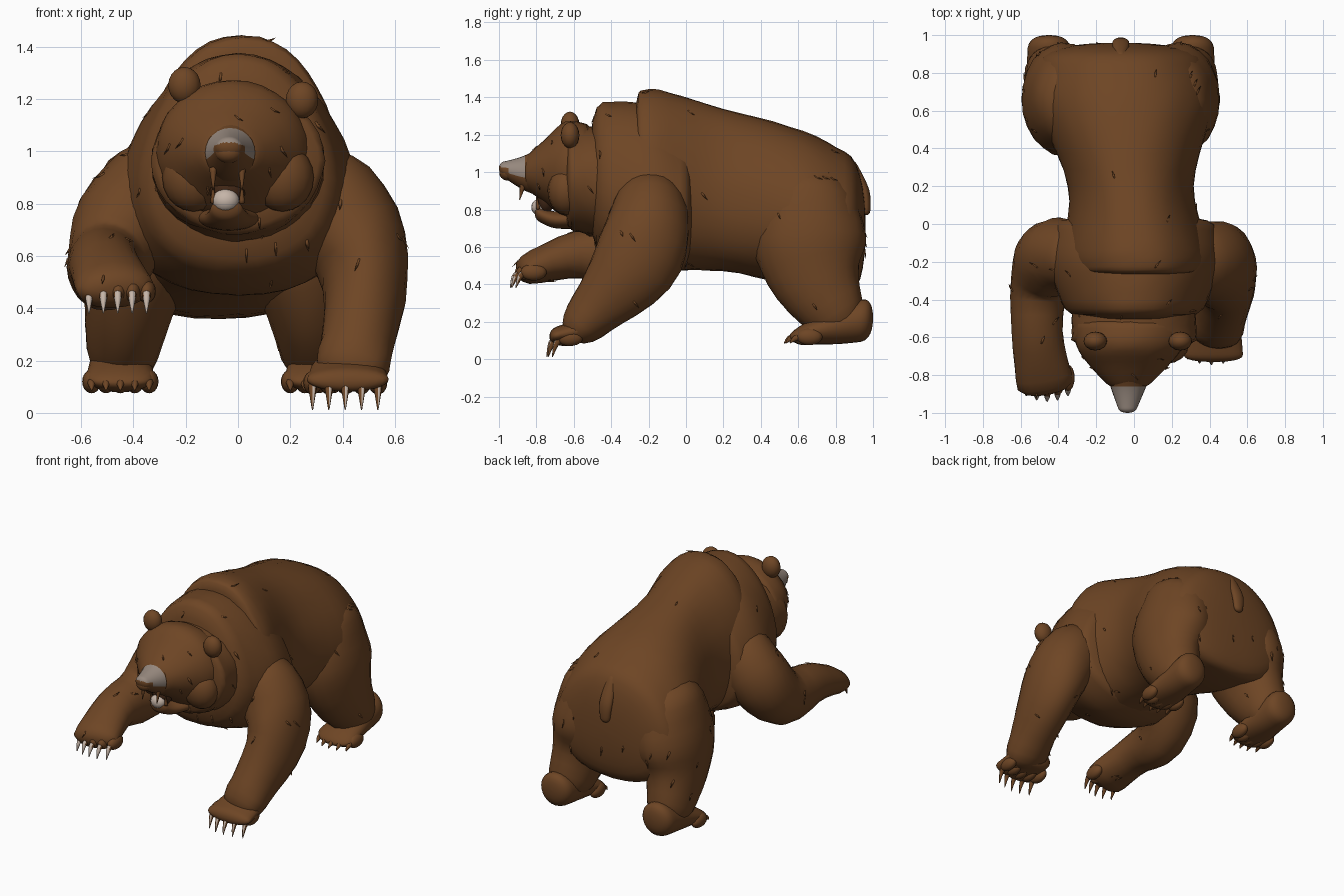
import bpy, bmesh, math, random
from mathutils import Vector

random.seed(4)
cube = bpy.data.objects.get("Cube")
if cube:
    bpy.data.objects.remove(cube, do_unlink=True)


def material(name, red, green, blue):
    mat = bpy.data.materials.new(name)
    mat.use_nodes = True
    colour = (red, green, blue, 1)
    mat.diffuse_color = colour
    mat.node_tree.nodes["Principled BSDF"].inputs["Base Color"].default_value = colour
    return mat


FUR = material("brown fur", .155, .06, .018)
GREY = material("grey muzzle", .31, .25, .21)
PALE = material("pale claw", .56, .46, .39)
DARK = material("dark mouth", .06, .023, .009)
RIGHTWARD = Vector((1, 0, 0))
UPWARD = Vector((0, 0, 1))
HEAD_LEAN = .035
HIP_X = -.07
FOOT_SPREAD = .38
coat_parts = []


def finish(bm, name, *materials):
    bmesh.ops.recalc_face_normals(bm, faces=bm.faces)
    mesh = bpy.data.meshes.new(name)
    bm.to_mesh(mesh)
    bm.free()
    for mat in materials:
        mesh.materials.append(mat)
    ob = bpy.data.objects.new(name, mesh)
    bpy.context.collection.objects.link(ob)
    mesh.shade_smooth()
    return ob


def blob(name, location, size, mat=FUR):
    """Ellipsoid with the given centre and half sizes."""
    bm = bmesh.new()
    bmesh.ops.create_uvsphere(bm, u_segments=16, v_segments=10, radius=1)
    bmesh.ops.scale(bm, verts=bm.verts, vec=size)
    bmesh.ops.translate(bm, verts=bm.verts, vec=location)
    return finish(bm, name, mat)


def along(rows, u):
    """Point on the smooth curve through the rows, u running from start to end."""
    last = len(rows) - 1
    i = min(int(u * last), last - 1)
    t = u * last - i
    a, b, c, d = (Vector(rows[max(0, min(last, i + k))]) for k in (-1, 0, 1, 2))
    return b + (c - a) * t / 2 + (a - b * 2.5 + c * 2 - d / 2) * t**2 + (b * 3 - a - c * 3 + d) * t**3 / 2


def loft(name, rows, ends=.15, pear=0, boxy=1, upright=False, sides=24, rings=20, shaggy=0,
         other=FUR, rule=None):
    """Skin elliptical rings with rounded ends; rows hold x, y, z, half width, half depth."""
    us = [(1 - math.cos(math.pi * i / rings)) / 2 for i in range(rings + 1)]
    stations = [along(rows, u) for u in us]
    mids = [Vector(s[:3]) for s in stations]
    bm = bmesh.new()
    loops = []
    for i, (u, station) in enumerate(zip(us, stations)):
        side, up = RIGHTWARD, UPWARD
        if not upright:
            tangent = (mids[min(i + 1, rings)] - mids[max(i - 1, 0)]).normalized()
            side = (side - tangent * side.dot(tangent)).normalized()
            up = tangent.cross(side)
        near_end = min(1, min(u, 1 - u) / ends)
        taper = max(.02, math.sqrt(max(0, 1 - (1 - near_end) ** 2)))
        loop = []
        for k in range(sides):
            angle = math.tau * k / sides
            rise = math.sin(angle)
            run = math.copysign(abs(math.cos(angle)) ** boxy, math.cos(angle))
            size = taper * (1 + random.uniform(-shaggy, shaggy))
            width = station[3] * run * (1 - pear * rise)
            loop.append(bm.verts.new(mids[i] + (side * width + up * rise * station[4]) * size))
        loops.append(loop)
    for p, q in zip(loops, loops[1:]):
        for k in range(sides):
            n = (k + 1) % sides
            bm.faces.new((p[k], p[n], q[n], q[k]))
    bm.faces.new(loops[0])
    bm.faces.new(loops[-1])
    ob = finish(bm, name, FUR, other)
    if rule:
        for face in ob.data.polygons:
            face.material_index = int(rule(face))
    if shaggy:
        coat_parts.append(ob)
    return ob


def trunk(name, rows, x=0, lean=0, **options):
    """Loft along y; rows hold y, bottom, top, half width; lean shifts x with y."""
    stations = [(x + lean * y, y, (low + high) / 2, width, (high - low) / 2) for y, low, high, width in rows]
    return loft(name, stations, upright=True, **options)


def paw(name, x, y, z, spread, reach, drop, pale_from):
    """Row of toes with curved claws, pale in front where the face turns past pale_from."""
    for i in range(5):
        fan = (i - 2) / 2
        toe_x = x + fan * spread
        toe_y = y + fan * fan * .03
        blob(f"{name}_toe_{i + 1}", (toe_x, toe_y + .04, z), (.036, .07, .045))
        loft(f"{name}_claw_{i + 1}",
             [(toe_x, toe_y, z, .018, .02),
              (toe_x, toe_y - reach * .6, z - drop * .3, .014, .015),
              (toe_x, toe_y - reach, z - drop, .002, .002)],
             ends=.05, sides=8, rings=8, other=PALE,
             rule=lambda face: face.normal.y < -.4 and face.normal.x > pale_from)


# Torso, shoulder mantle and neck
trunk("torso", [(.96, .35, 1.04, .4), (.65, .38, 1.21, .46), (.2, .47, 1.34, .33),
                (-.15, .47, 1.44, .38), (-.28, .5, 1.42, .35)],
      lean=-.08, ends=.1, pear=.14, boxy=.85, sides=40, rings=32, shaggy=.006)
trunk("shoulder_mantle", [(.05, .5, 1.2, .4), (-.2, .45, 1.36, .45), (-.52, .58, 1.37, .33)],
      pear=.18, boxy=.9, sides=40, shaggy=.006)
trunk("neck_ruff", [(-.3, .6, 1.25, .33), (-.65, .7, 1.24, .33)], sides=32, shaggy=.014)

# Head, muzzle, jaw
trunk("head", [(-.5, .7, 1.25, .3), (-.64, .75, 1.27, .285), (-.76, .84, 1.17, .2), (-.87, .92, 1.07, .09)],
      lean=HEAD_LEAN, ends=.08, sides=32, shaggy=.008)
trunk("muzzle", [(-.7, .85, 1.18, .15), (-.86, .9, 1.09, .095), (-1, .99, 1.05, .04)],
      lean=HEAD_LEAN, ends=.12, rings=32, other=GREY,
      rule=lambda face: face.center.y < -.865 and face.normal.z > (.3 if face.center.y < -.95 else -.3))
trunk("lower_jaw", [(-.5, .7, .82, .16), (-.7, .7, .79, .09), (-.81, .75, .83, .055)],
      lean=HEAD_LEAN + .02)
blob("nose", (-.035, -.955, .995), (.052, .043, .04))
blob("tongue", (-.047, -.785, .812), (.052, .042, .045), PALE)
blob("mouth_hollow", (-.04, -.75, .86), (.07, .05, .08), DARK)

# Tail
loft("tail", [(HIP_X, .87, 1.06, .03, .03), (HIP_X, .955, .9, .045, .025), (HIP_X, .965, .77, .03, .02)])

for sign, label in ((1, "left"), (-1, "right")):
    # Fangs
    fang_x = -.04 + sign * .055
    loft(f"{label}_upper_fang", [(fang_x, -.87, .94, .016, .018), (fang_x, -.89, .85, .002, .002)],
         ends=.05, sides=8, rings=6)
    loft(f"{label}_lower_fang", [(fang_x, -.79, .8, .012, .012), (fang_x, -.8, .88, .002, .002)],
         ends=.05, sides=8, rings=6)

    # Ears tilted with the head, and cheek tufts
    ear_x, ear_z = .02 + sign * .225, 1.225 - sign * .028
    blob(f"{label}_ear", (ear_x, -.62, ear_z), (.062, .05, .07))
    blob(f"{label}_cheek", (sign * .17, -.64, .9), (.12, .1, .13))

    # Hind legs
    foot_x = HIP_X + sign * FOOT_SPREAD
    loft(f"{label}_thigh",
         [(HIP_X + sign * out, y, z, width, depth) for out, y, z, width, depth in
          ((.22, .66, 1, .2, .2), (.3, .66, .65, .22, .3), (.35, .71, .4, .17, .23),
           (FOOT_SPREAD, .87, .14, .12, .12))], shaggy=.014)
    trunk(f"{label}_hind_foot", [(1, .1, .34, .11), (.8, .08, .27, .12), (.55, .08, .15, .14)],
          x=foot_x, ends=.22)
    paw(f"{label}_hind", foot_x, .59, .12, .11, .065, .035, 1)

# Left foreleg planted on the ground
loft("left_foreleg", [(.25, -.2, .95, .17, .16), (.42, -.2, .72, .2, .22), (.485, -.28, .5, .165, .23),
                      (.46, -.47, .28, .14, .15), (.42, -.62, .12, .15, .1)], shaggy=.014)
trunk("left_forepaw", [(-.48, .09, .25, .14), (-.73, .08, .16, .16)], x=.42, ends=.2)
paw("left_fore", .41, -.69, .115, .125, .055, .105, .1)

# Right foreleg reaching forward
loft("right_foreleg", [(-.25, -.18, .95, .17, .16), (-.42, -.17, .74, .2, .2), (-.5, -.32, .57, .155, .18),
                       (-.51, -.6, .555, .135, .125), (-.46, -.9, .46, .16, .075)],
     ends=.08, shaggy=.014)
paw("right_fore", -.46, -.885, .465, .11, .055, .085, -1)

# Fur tufts lying back along the coat
bm = bmesh.new()
for ob in coat_parts:
    broad = [face for face in ob.data.polygons if face.area > .0008]
    for face in random.sample(broad, min(18, len(broad))):
        normal = face.normal
        flow = Vector((0, .6, -.8))
        flow = (flow - normal * flow.dot(normal)).normalized()
        across = normal.cross(flow) * random.uniform(.008, .014)
        sunk = normal * .008
        tip = bm.verts.new(face.center + flow * random.uniform(.04, .06) + normal * random.uniform(.004, .012))
        base = [bm.verts.new(face.center + offset) for offset in (across - sunk, -across - sunk, sunk / 2)]
        bm.faces.new(base)
        for k in range(3):
            bm.faces.new((base[k], base[(k + 1) % 3], tip))
finish(bm, "fur_tufts", FUR)
